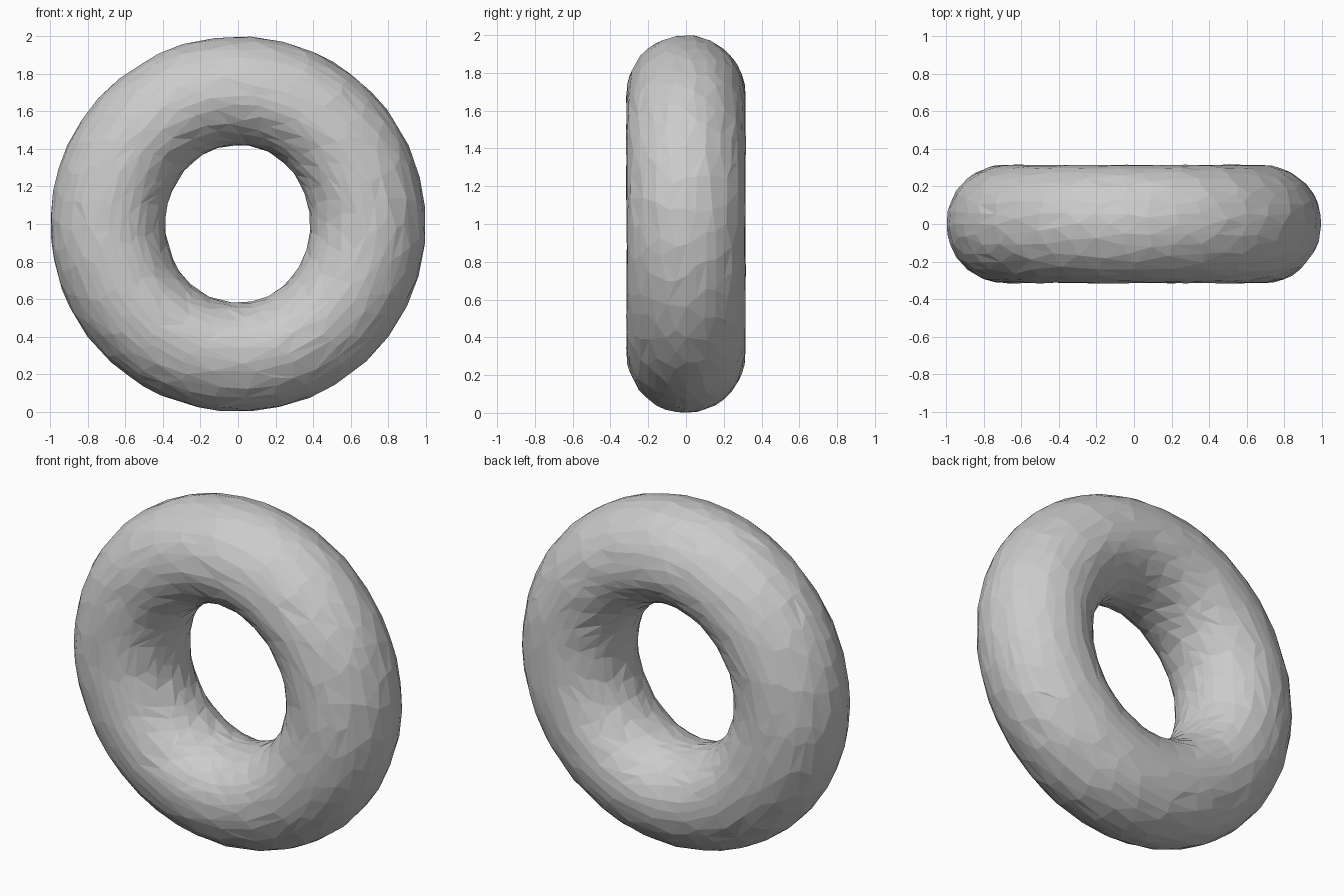
import bpy, bmesh, math, random
from mathutils import Vector

random.seed(4)
cube = bpy.data.objects.get("Cube")
if cube:
    bpy.data.objects.remove(cube, do_unlink=True)

# Material
grey = bpy.data.materials.new("plain grey")
grey.use_nodes = True
colour = (0.6, 0.6, 0.6, 1)
grey.diffuse_color = colour
grey.node_tree.nodes["Principled BSDF"].inputs["Base Color"].default_value = colour

# Upright ring
MAJOR, TUBE = 0.685, 0.315
bpy.ops.mesh.primitive_torus_add(major_radius=MAJOR, minor_radius=TUBE,
                                 major_segments=72, minor_segments=36,
                                 location=(0, 0, 1), rotation=(math.pi / 2, 0, 0))
ring = bpy.context.object
ring.name = ring.data.name = "ring"
bpy.ops.object.transform_apply(location=False, rotation=True, scale=False)
ring.data.materials.append(grey)

# Slightly taller hole and a hand-worn, uneven surface
bm = bmesh.new()
bm.from_mesh(ring.data)
for v in bm.verts:
    out = Vector((v.co.x, 0, v.co.z)).normalized()
    inward = max(0, MAJOR - v.co.dot(out)) / TUBE
    v.co += out * inward * (0.015 + 0.035 * out.z ** 2)
    v.co += v.normal * random.uniform(-0.003, 0.003)
bmesh.ops.triangulate(bm, faces=bm.faces)
bm.to_mesh(ring.data)
bm.free()

# Irregular triangular facets
facets = ring.modifiers.new("facets", 'DECIMATE')
facets.ratio = 0.35
bpy.ops.object.modifier_apply(modifier=facets.name)
bpy.ops.object.shade_flat()
